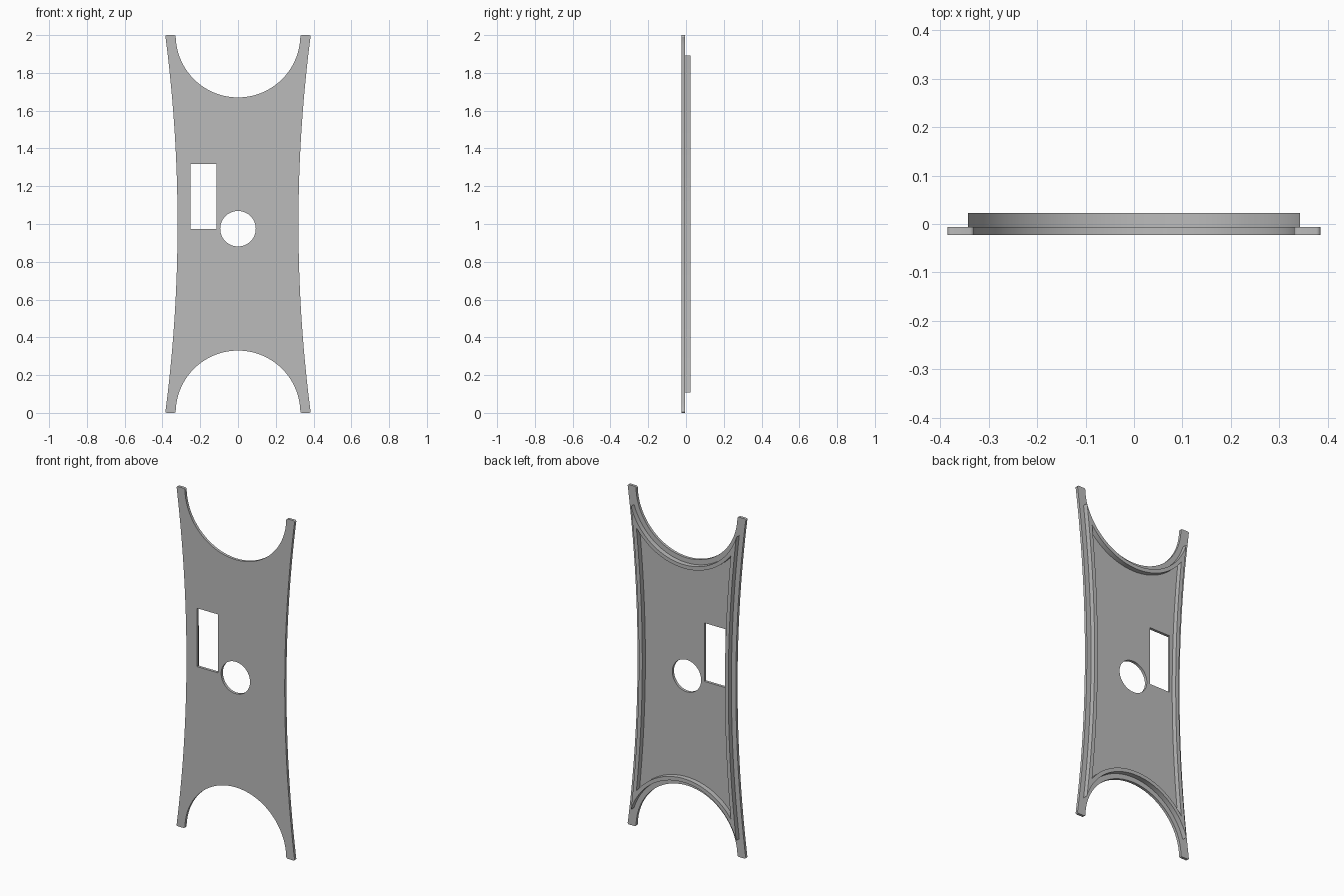
import bpy
import bmesh
from math import sin, cos, pi, sqrt, atan2, radians

cube = bpy.data.objects.get("Cube")
if cube:
    bpy.data.objects.remove(cube, do_unlink=True)

SIDE_R, WAIST, END_R = 7.72, 0.32, 0.33
FRONT, PLATE_BACK, RIM_BACK = -0.0225, -0.0065, 0.0225

grey = bpy.data.materials.new("plain grey")
grey.use_nodes = True
grey.diffuse_color = (0.5, 0.5, 0.5, 1)
grey.node_tree.nodes["Principled BSDF"].inputs["Base Color"].default_value = (0.5, 0.5, 0.5, 1)


def side_x(z, inset):
    """Half width of the waisted side at height z."""
    return WAIST + SIDE_R - sqrt((SIDE_R + inset) ** 2 - (z - 1) ** 2)


def arc(cx, cz, r, a0, a1, n):
    return [(cx + r * cos(a0 + (a1 - a0) * i / n), cz + r * sin(a0 + (a1 - a0) * i / n))
            for i in range(n + 1)]


def outline(inset=0.0):
    """Waisted outline with round ends, offset inwards by inset."""
    r = END_R + inset
    if inset == 0:
        # flat tips with small rounded corners
        c, w = 0.009, side_x(0, 0)
        tip = arc(r + c, c, c, pi, 1.5 * pi, 5) + arc(w - c, c, c, -pi / 2, 0, 5)
        z0, start = c * 1.4, 0.0
        end = arc(0, 0, r, pi / 2, 0.03, 32)
    else:
        # the side and the end meet in a sharp corner
        lo, hi = 0.06, 0.6
        for _ in range(40):
            z0 = (lo + hi) / 2
            if side_x(z0, inset) ** 2 + z0 ** 2 < r * r:
                lo = z0
            else:
                hi = z0
        tip = []
        end = arc(0, 0, r, pi / 2, atan2(z0, side_x(z0, inset)), 32)[:-1]
    n = 24
    side = [(side_x(z, inset), z) for z in (z0 + (1 - z0) * i / n for i in range(n + 1))]
    quarter = end + tip + side
    right_half = quarter + [(x, 2 - z) for x, z in reversed(quarter[:-1])]
    return right_half + [(-x, z) for x, z in reversed(right_half[1:-1])]


def sheet(name, loops, y0, y1):
    """Solid between y0 and y1; loops inside the first one become holes."""
    curve = bpy.data.curves.new(name, 'CURVE')
    curve.dimensions = '2D'
    curve.fill_mode = 'BOTH'
    curve.extrude = (y1 - y0) / 2
    for loop in loops:
        spline = curve.splines.new('POLY')
        spline.points.add(len(loop) - 1)
        for p, (x, z) in zip(spline.points, loop):
            p.co = (x, z, 0, 1)
        spline.use_cyclic_u = True
    temp = bpy.data.objects.new(name + " curve", curve)
    bpy.context.collection.objects.link(temp)
    bpy.context.view_layer.update()
    mesh = bpy.data.meshes.new_from_object(
        temp.evaluated_get(bpy.context.evaluated_depsgraph_get()))
    bpy.data.objects.remove(temp, do_unlink=True)

    bm = bmesh.new()
    bm.from_mesh(mesh)
    bmesh.ops.remove_doubles(bm, verts=bm.verts, dist=1e-5)
    for v in bm.verts:
        v.co = (v.co.x, (y0 + y1) / 2 - v.co.z, v.co.y)
    bmesh.ops.recalc_face_normals(bm, faces=bm.faces)
    bm.to_mesh(mesh)
    bm.free()
    mesh.materials.clear()
    mesh.materials.append(grey)

    obj = bpy.data.objects.new(name, mesh)
    bpy.context.collection.objects.link(obj)
    bpy.ops.object.select_all(action='DESELECT')
    obj.select_set(True)
    bpy.context.view_layer.objects.active = obj
    bpy.ops.object.shade_smooth_by_angle(angle=radians(30))
    return obj


# Face plate with a rectangular window and a round hole
window = [(-0.252, 0.973), (-0.115, 0.973), (-0.115, 1.317), (-0.252, 1.317)]
round_hole = arc(0, 0.975, 0.094, 0, 2 * pi, 64)[:-1]
sheet("face_plate", [outline(), window, round_hole], FRONT, PLATE_BACK)

# Raised rim on the back, set in from the plate edge
sheet("back_rim", [outline(0.029), outline(0.051)], PLATE_BACK - 0.002, RIM_BACK)
